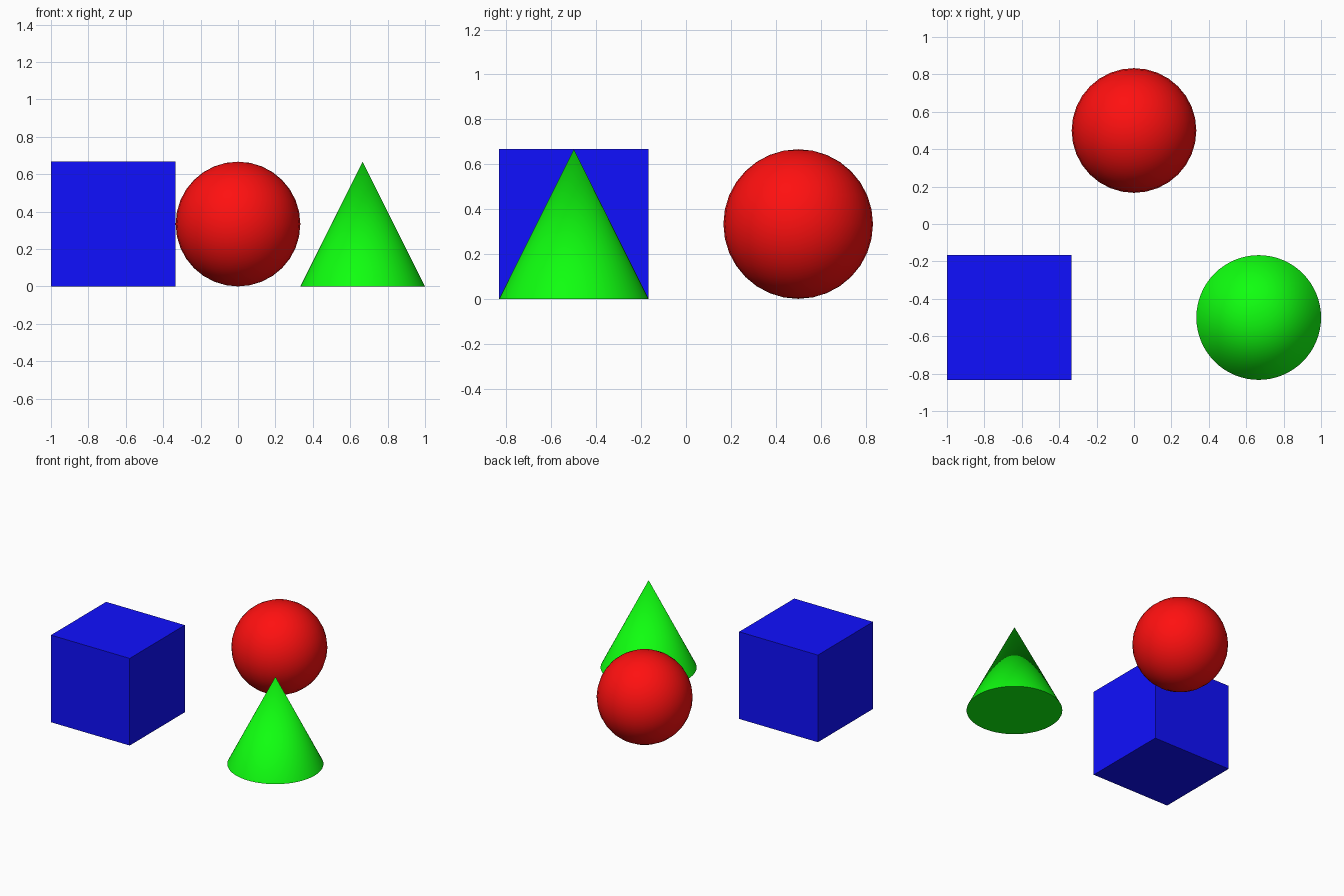
import bpy
import math

if "Cube" in bpy.data.objects:
    bpy.data.objects.remove(bpy.data.objects["Cube"])

S = 2 / 3      # common size of all three solids
R = S / 2
LOW = 0.005    # weak channels of the nearly pure colours


def finish(name, color, smooth=False):
    """Name the active object, colour it and optionally smooth it."""
    ob = bpy.context.object
    ob.name = name
    mat = bpy.data.materials.new(name + "_colour")
    mat.diffuse_color = (*color, 1)
    mat.use_nodes = True
    mat.node_tree.nodes["Principled BSDF"].inputs["Base Color"].default_value = mat.diffuse_color
    ob.data.materials.append(mat)
    if smooth:
        bpy.ops.object.shade_smooth_by_angle(angle=math.radians(40))
    return ob


# Blue cube, front left
bpy.ops.mesh.primitive_cube_add(size=S, location=(-S, -0.5, R))
finish("blue_cube", (LOW, LOW, 1))

# Red ball, back centre
bpy.ops.mesh.primitive_uv_sphere_add(segments=32, ring_count=16, radius=R,
                                     location=(0, 0.5, R))
finish("red_sphere", (1, LOW, LOW), True)

# Green cone, front right
bpy.ops.mesh.primitive_cone_add(vertices=64, radius1=R, radius2=0, depth=S,
                                location=(S, -0.5, R))
finish("green_cone", (LOW, 1, LOW), True)
